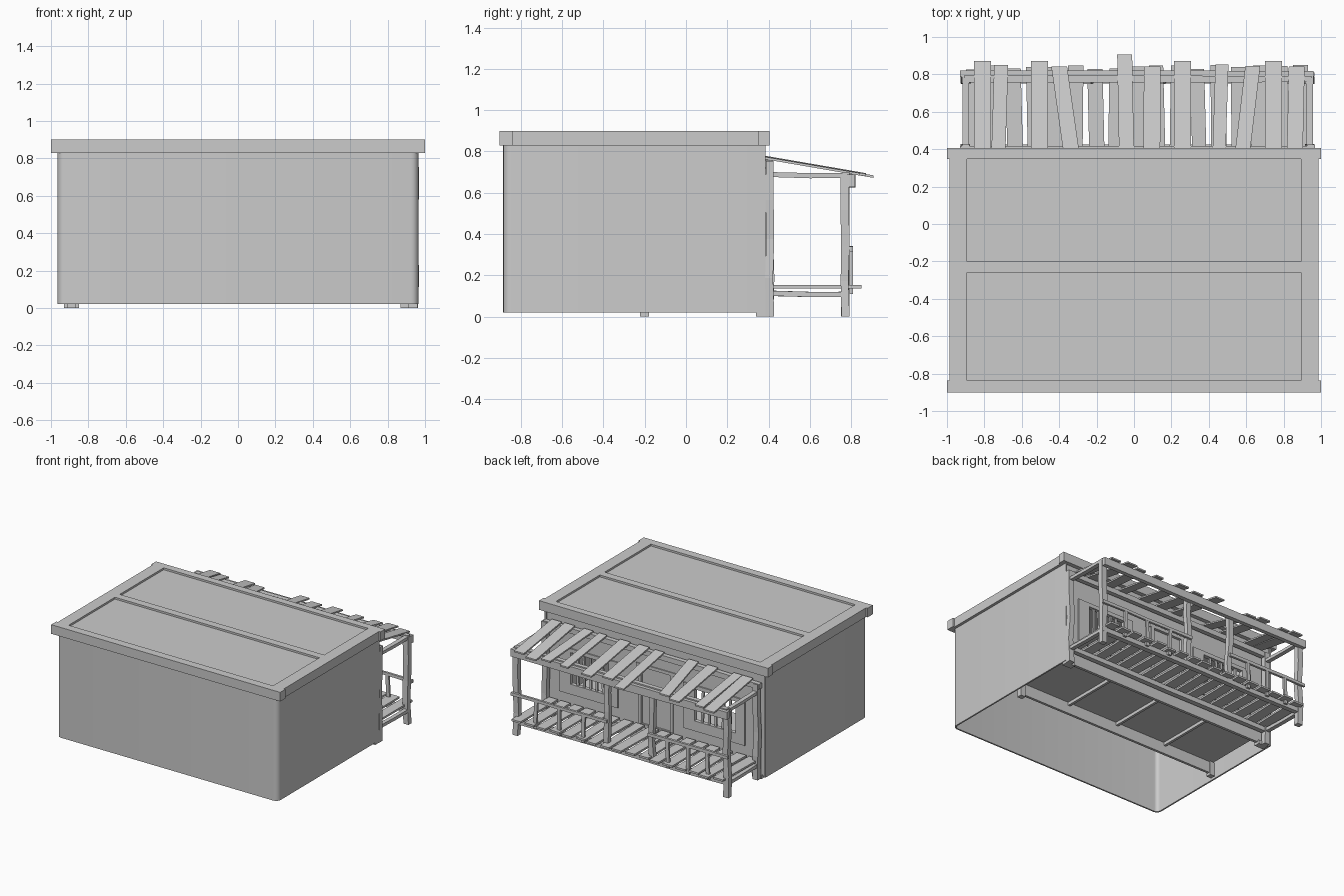
import bpy, bmesh, random
from mathutils import Vector

if "Cube" in bpy.data.objects:
    bpy.data.objects.remove(bpy.data.objects["Cube"])
random.seed(4)
R = random.uniform


def finish(bm, name):
    bmesh.ops.recalc_face_normals(bm, faces=bm.faces)
    me = bpy.data.meshes.new(name)
    bm.to_mesh(me)
    bm.free()
    ob = bpy.data.objects.new(name, me)
    bpy.context.collection.objects.link(ob)
    return ob


def box(name, x0, x1, y0, y1, z0, z1):
    bm = bmesh.new()
    bmesh.ops.create_cube(bm, size=1)
    for v in bm.verts:
        v.co = Vector(((x0 + x1) / 2 + v.co.x * (x1 - x0),
                       (y0 + y1) / 2 + v.co.y * (y1 - y0),
                       (z0 + z1) / 2 + v.co.z * (z1 - z0)))
    return finish(bm, name)


def timber(name, pts, a, b, wa, wb, jit=0.0):
    """Square section timber through pts; a, b are the section axes."""
    bm = bmesh.new()
    a, b = Vector(a), Vector(b)
    rings = []
    for p in pts:
        s = 1 + R(-jit, jit)
        rings.append([bm.verts.new(Vector(p) + a * wa * i * s / 2 + b * wb * j * s / 2)
                      for i, j in ((-1, -1), (1, -1), (1, 1), (-1, 1))])
    for r, q in zip(rings, rings[1:]):
        for k in range(4):
            bm.faces.new((r[k], r[(k + 1) % 4], q[(k + 1) % 4], q[k]))
    bm.faces.new(rings[0])
    bm.faces.new(rings[-1])
    return finish(bm, name)


X, Y, Z = (1, 0, 0), (0, 1, 0), (0, 0, 1)


def post(name, x, y, z0, z1, w, bend=0.008, n=4):
    pts = [(x + (R(-bend, bend) if 0 < i else 0), y + R(-.003, .003), z0 + (z1 - z0) * i / n)
           for i in range(n + 1)]
    return timber(name, pts, X, Y, w, w * .9, .06)


def rail(name, x0, x1, y, z, wy, wz, n=4):
    pts = [(x0 + (x1 - x0) * i / n, y, z + R(-.003, .003)) for i in range(n + 1)]
    return timber(name, pts, Y, Z, wy, wz, .06)


# Rounded shell: front and side walls, open below and at the porch side
bm = bmesh.new()
bmesh.ops.create_cube(bm, size=1)
for v in bm.verts:
    v.co = Vector((v.co.x * 1.93, -.25 + v.co.y * 1.27, .425 + v.co.z * .81))
bm.normal_update()
bmesh.ops.delete(bm, geom=[f for f in bm.faces if abs(f.normal.z) > .5 or f.normal.y > .5],
                 context='FACES')
edges = [e for e in bm.edges if len(e.link_faces) == 2]
bmesh.ops.bevel(bm, geom=edges, offset=.04, segments=5, profile=.5, affect='EDGES')
me = bpy.data.meshes.new("outer_walls")
bm.to_mesh(me)
bm.free()
walls = bpy.data.objects.new("outer_walls", me)
bpy.context.collection.objects.link(walls)
walls.modifiers.new("thickness", 'SOLIDIFY').thickness = .012
bpy.context.view_layer.objects.active = walls
walls.select_set(True)
bpy.ops.object.modifier_apply(modifier="thickness")
bpy.ops.object.shade_smooth_by_angle()

# Roof: slab, rim and divider leaving two sunken panels
box("roof_slab", -.985, .985, -.88, .38, .83, .885)
for y0, y1 in ((-.902, -.838), (.348, .405)):
    box("roof_end_rim", -1, 1, y0, y1, .828, .9)
for s in (-1, 1):
    xs = sorted((s * .893, s * .987))
    box("roof_side_rim", *xs, -.838, .348, .828, .9)
box("roof_divider", -.893, .893, -.26, -.2, .88, .9)

# Porch wall around two windows and a door
windows = ((-.70, -.34), (.41, .74))
door = (-.14, .14)
wy = (.35, .372)
for x0, x1 in ((-.955, -.70), (-.34, -.14), (.14, .41), (.74, .955)):
    box("porch_wall", x0, x1, *wy, .02, .83)
box("door_header", *door, *wy, .6, .83)
box("door_sill", *door, *wy, .02, .15)
box("door", *door, .342, .358, .15, .6)
for x in door:
    box("door_jamb", x - .012, x + .012, .345, .38, .15, .6)
box("door_lintel", door[0] - .03, door[1] + .03, .345, .38, .6, .625)
for x0, x1 in windows:
    box("wall_below_window", x0, x1, *wy, .02, .3)
    box("wall_above_window", x0, x1, *wy, .55, .83)
    for a, b, c, d in ((x0 - .08, x0, .22, .58), (x1, x1 + .1, .22, .58),
                       (x0, x1, .22, .3), (x0, x1, .55, .58)):
        box("window_surround", a, b, .365, .382, c, d)
    for i in range(1, 6):
        x = x0 + (x1 - x0) * i / 6
        timber("window_bar", [(x, .365, .29), (x + R(-.012, .012), .365, .56)], X, Y, .018, .014)

# Floor frame under the building
box("floor", -.90, .90, -.2, .385, .11, .125)
for y in (-.2, .36):
    box("floor_beam", -.90, .90, y - .01, y + .01, .02, .11)
for x in (-.45, 0, .45):
    box("floor_joist", x - .01, x + .01, -.2, .36, .085, .11)
for x, xf in ((-.89, -.89), (.89, .92)):
    box("inner_foot", x - .022, x + .022, -.222, -.18, 0, .11)
    box("outer_foot", xf - .04, xf + .04, .34, .388, 0, .03)

# Porch posts and beams
for x in (-.90, .94):
    post("porch_corner_post", x, .77, 0, .69, .044)
    post("porch_wall_post", x, .405, 0, .755, .044)
    for z, h in ((.683, .024), (.108, .026)):
        timber("porch_side_beam", [(x, .39, z + .006), (x, .6, z), (x, .78, z)], X, Z, .034, h, .05)
for x in (.15, -.25):
    post("porch_middle_post", x, .77, .12, .68, .042, .014)
rail("porch_header", -.93, .96, .803, .66, .034, .062)
rail("porch_top_plate", -.91, .95, .775, .688, .035, .02)
rail("porch_ledger", -.93, .955, .40, .74, .035, .04)
for y in (.405, .77):
    rail("deck_beam", -.92, .955, y, .113, .038, .036)

# Deck boards with uneven gaps
n = 17
for i in range(n):
    x = -.86 + 1.75 * i / (n - 1)
    t = R(-.008, .008)
    timber("deck_board", [(x + t, .385, .145), (x - t, R(.825, .853), .145)],
           X, Z, R(.074, .088), .015)

# Railings on both sides of the porch entrance
for x0, x1 in ((.13, .965), (-.93, -.23)):
    rail("hand_rail", x0, x1, .80, .328, .018, .024)
    for i in range(1, 4):
        x = x0 + (x1 - x0) * i / 4
        timber("baluster", [(x, .80, .11), (x + R(-.012, .012), .80, .33)], X, Y, .028, .016)

# Loose sloping roof boards: upper x, lower x, width, reach in y
boards = ((-.81, -.81, .09, .872), (-.725, -.71, .075, .85), (-.505, -.505, .09, .872),
          (-.335, -.40, .085, .842), (-.04, -.05, .08, .907), (.095, .098, .09, .842),
          (.26, .26, .09, .872), (.455, .47, .07, .852), (.58, .635, .08, .845),
          (.745, .745, .09, .872), (.86, .87, .085, .842))
for xa, xb, w, y in boards:
    k = R(-.003, .003)
    timber("porch_roof_board", [(xa, .385, .77 + k), (xb, y, .77 + k - (y - .385) * .172)],
           X, Z, w, .012)
